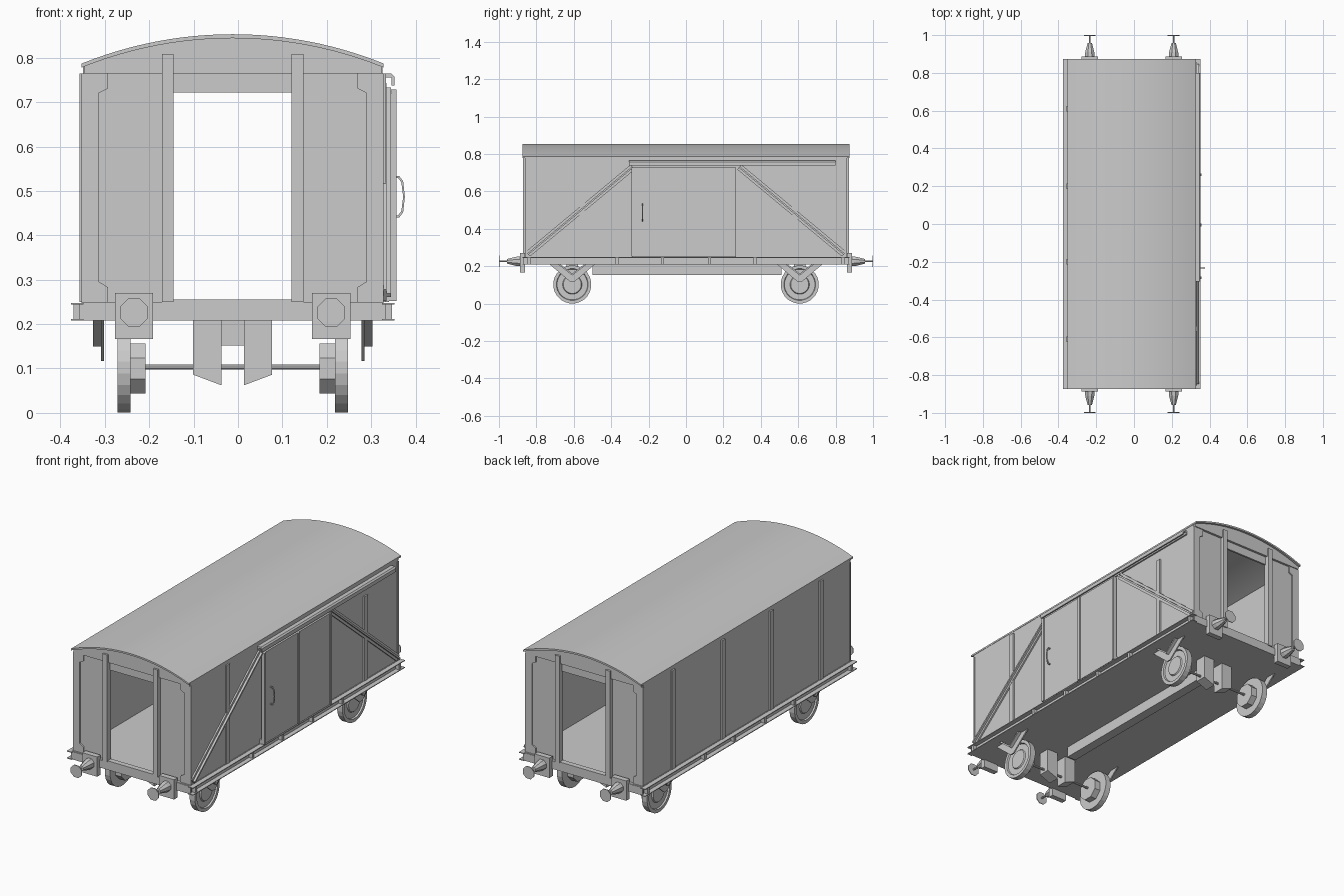
import bpy, bmesh, math
from mathutils import Vector

cube = bpy.data.objects.get("Cube")
if cube:
    bpy.data.objects.remove(cube, do_unlink=True)

CX = -0.012                      # body centreline
HW, HL = 0.34, 0.874             # half width, half length
FLOOR, EAVE, CREST = 0.25, 0.787, 0.853

grey = bpy.data.materials.new("light_grey")
grey.use_nodes = True
grey.diffuse_color = (0.6, 0.6, 0.6, 1)
grey.node_tree.nodes["Principled BSDF"].inputs["Base Color"].default_value = (0.6, 0.6, 0.6, 1)


def finish(name, bm, smooth=False):
    bmesh.ops.recalc_face_normals(bm, faces=bm.faces)
    bmesh.ops.translate(bm, verts=bm.verts, vec=(CX, 0, 0))
    mesh = bpy.data.meshes.new(name)
    bm.to_mesh(mesh)
    bm.free()
    mesh.materials.append(grey)
    obj = bpy.data.objects.new(name, mesh)
    bpy.context.collection.objects.link(obj)
    if smooth:
        bpy.ops.object.select_all(action='DESELECT')
        obj.select_set(True)
        bpy.context.view_layer.objects.active = obj
        bpy.ops.object.shade_smooth_by_angle(angle=math.radians(30))
    return obj


def place(axis, u, v, a):
    return Vector((a, u, v)) if axis == 'x' else Vector((u, a, v))


def prism(name, pts, axis, a, b, smooth=False):
    """Extrude a (horizontal, z) outline along x or y from a to b."""
    bm = bmesh.new()
    ends = [[bm.verts.new(place(axis, u, v, t)) for u, v in pts] for t in (a, b)]
    for ring in ends:
        bm.faces.new(ring)
    n = len(pts)
    for i in range(n):
        j = (i + 1) % n
        bm.faces.new((ends[0][i], ends[0][j], ends[1][j], ends[1][i]))
    return finish(name, bm, smooth)


def box(name, x, y, z):
    return prism(name, [(x[0], z[0]), (x[1], z[0]), (x[1], z[1]), (x[0], z[1])], 'y', *y)


def lathe(name, profile, axis, centre, sides, smooth=False):
    """Spin a (radius, position) profile about a line parallel to x or y."""
    bm = bmesh.new()
    rings = []
    for r, a in profile:
        rings.append([bm.verts.new(place(axis,
                      centre[0] + r * math.cos((i + .5) * math.tau / sides),
                      centre[1] + r * math.sin((i + .5) * math.tau / sides), a))
                      for i in range(sides)])
    for p, q in zip(rings, rings[1:]):
        for i in range(sides):
            j = (i + 1) % sides
            bm.faces.new((p[i], p[j], q[j], q[i]))
    bm.faces.new(rings[0])
    bm.faces.new(rings[-1])
    return finish(name, bm, smooth)


def strip(name, p, q, width, x0, x1):
    """Straight bar between two (y, z) points."""
    p, q = Vector(p), Vector(q)
    d = (q - p).normalized() * width / 2
    n = Vector((-d.y, d.x))
    return prism(name, [p + n, q + n, q - n, p - n], 'x', x0, x1)


def arc(half, drop, steps=24):
    """Roof curve from left to right, lowered by drop."""
    rise = CREST - EAVE
    radius = (HW ** 2 + rise ** 2) / (2 * rise)
    xs = [half * (2 * i / steps - 1) for i in range(steps + 1)]
    return [(x, CREST - drop - radius + math.sqrt(radius ** 2 - x * x)) for x in xs]


# Roof shell
prism("roof", arc(HW, 0) + arc(HW, 0.009)[::-1], 'y', -HL, HL, True)

# Underframe and floor
box("floor", (-HW, HW), (-0.866, 0.866), (0.208, FLOOR))
for s, side in ((-1, "right"), (1, "left")):
    for z in (0.208, 0.244):
        box(f"{side}_frame_flange", sorted((s * 0.336, s * 0.364)), (-HL, HL), (z, z + 0.004))
    for y in (-0.84, -0.37, -0.125, 0.125, 0.37, 0.84):
        box(f"{side}_frame_bracket", sorted((s * 0.338, s * 0.359)), (y - 0.008, y + 0.008), (0.21, 0.246))
    box(f"{side}_wall", sorted((s * 0.327, s * 0.337)), (-0.85, 0.85), (FLOOR, EAVE))

# Right wall ribs, left wall ribs
for y in (-0.61, -0.2, 0.2, 0.61):
    box("right_wall_rib", (-0.345, -0.335), (y - 0.014, y + 0.014), (FLOOR, 0.765))
for y, top in ((-0.555, 0.765), (0.582, 0.69)):
    box("left_wall_rib", (0.335, 0.345), (y - 0.014, y + 0.014), (FLOOR, top))

# Diagonal braces on the door side
for s in (-1, 1):
    a, b = (s * 0.845, 0.265), (s * 0.285, 0.73)
    strip("diagonal_brace", a, b, 0.034, 0.338, 0.346)
    strip("diagonal_brace_rib", a, b, 0.009, 0.345, 0.357)

# Sliding door with stiles, rail and handle
box("door_panel", (0.35, 0.363), (-0.29, 0.265), (0.252, 0.728))
for y in (-0.285, -0.005, 0.26):
    box("door_stile", (0.357, 0.369), (y - 0.007, y + 0.007), (0.252, 0.728))
prism("door_rail", [(0.336, 0.742), (0.345, 0.742), (0.345, 0.755), (0.358, 0.755),
                    (0.358, 0.738), (0.365, 0.738), (0.365, 0.757), (0.358, 0.764),
                    (0.336, 0.764)], 'y', -0.305, 0.8)
box("door_bottom_guide", (0.338, 0.352), (-0.29, 0.265), (FLOOR, 0.272))
prism("door_handle", [(0.357, 0.44), (0.375, 0.44), (0.384, 0.452), (0.388, 0.487),
                      (0.384, 0.522), (0.375, 0.534), (0.357, 0.534), (0.357, 0.529),
                      (0.373, 0.529), (0.38, 0.519), (0.384, 0.487), (0.38, 0.455),
                      (0.373, 0.445), (0.357, 0.445)], 'y', -0.236, -0.23)

# Ends: open doorway, posts, gusseted corners, gable, buffers
for e, end in ((-1, "front"), (1, "back")):
    def span(a, b):
        return sorted((e * a, e * b))
    box(f"{end}_door_header", (-0.14, 0.14), span(0.84, 0.85), (0.722, 0.77))
    box(f"{end}_door_sill", (-0.14, 0.14), span(0.84, 0.868), (0.246, 0.255))
    box(f"{end}_beam", (-0.345, 0.345), span(0.86, 0.868), (0.208, 0.248))
    prism(f"{end}_gable", arc(0.335, 0.004) + [(0.335, 0.765), (-0.335, 0.765)], 'y', *span(0.842, 0.862))
    for s in (-1, 1):
        box(f"{end}_wall", sorted((s * 0.135, s * 0.336)), span(0.84, 0.85), (FLOOR, 0.77))
        box(f"{end}_door_post", sorted((s * 0.133, s * 0.159)), span(0.84, 0.872), (FLOOR, 0.808))
        corner = [(0.34, 0.25), (0.281, 0.25), (0.281, 0.283), (0.302, 0.296),
                  (0.302, 0.72), (0.281, 0.731), (0.281, 0.765), (0.34, 0.765)]
        prism(f"{end}_corner_plate", [(s * x, z) for x, z in corner], 'y', *span(0.848, 0.857))
        # Buffer with square base, tapered socket, thin stem and round head
        x = s * 0.222
        box(f"{end}_buffer_base", (x - 0.043, x + 0.043), span(0.86, 0.888), (0.167, 0.27))
        lathe(f"{end}_buffer", [(0.028, e * 0.887), (0.026, e * 0.91), (0.013, e * 0.957),
                                (0.005, e * 0.958), (0.005, e * 0.996), (0.034, e * 0.996),
                                (0.034, e * 1.0)], 'y', (x, 0.226), 8)

# Running gear
for y, end in ((-0.608, "front"), (0.608, "back")):
    lathe(f"{end}_axle", [(0.006, -0.25), (0.006, 0.25)], 'x', (y, 0.103), 8)
    for s, side in ((-1, "right"), (1, "left")):
        # Wheel with dished outer face and a faceted inner hub
        lathe(f"{end}_{side}_wheel", [(0.102, s * 0.23), (0.102, s * 0.26), (0.085, s * 0.26),
                                      (0.082, s * 0.252), (0.052, s * 0.252), (0.048, s * 0.258)],
              'x', (y, 0.102), 24)
        lathe(f"{end}_{side}_hub", [(0.061, s * 0.196), (0.061, s * 0.232)], 'x', (y, 0.1), 8)
        # V-shaped axle guard
        inner, outer = sorted((s * 0.29, s * 0.297)), sorted((s * 0.292, s * 0.315))
        prism(f"{end}_{side}_axle_guard",
              [(y - 0.12, 0.209), (y - 0.07, 0.209), (y, 0.152), (y + 0.07, 0.209),
               (y + 0.12, 0.209), (y + 0.012, 0.117), (y - 0.012, 0.117)], 'x', *inner)
        prism(f"{end}_{side}_guard_spring",
              [(y - 0.075, 0.209), (y - 0.062, 0.209), (y, 0.16), (y + 0.062, 0.209),
               (y + 0.075, 0.209), (y, 0.15)], 'x', *outer)
        # Slanted brake block beside the centre beam
        prism(f"{end}_{side}_brake_block",
              [(s * 0.025, 0.209), (s * 0.089, 0.209), (s * 0.089, 0.086), (s * 0.025, 0.062)],
              'y', y - 0.03, y + 0.03)

# Centre beam under the floor
box("centre_beam", (-0.025, 0.025), (-0.5, 0.51), (0.152, 0.21))
